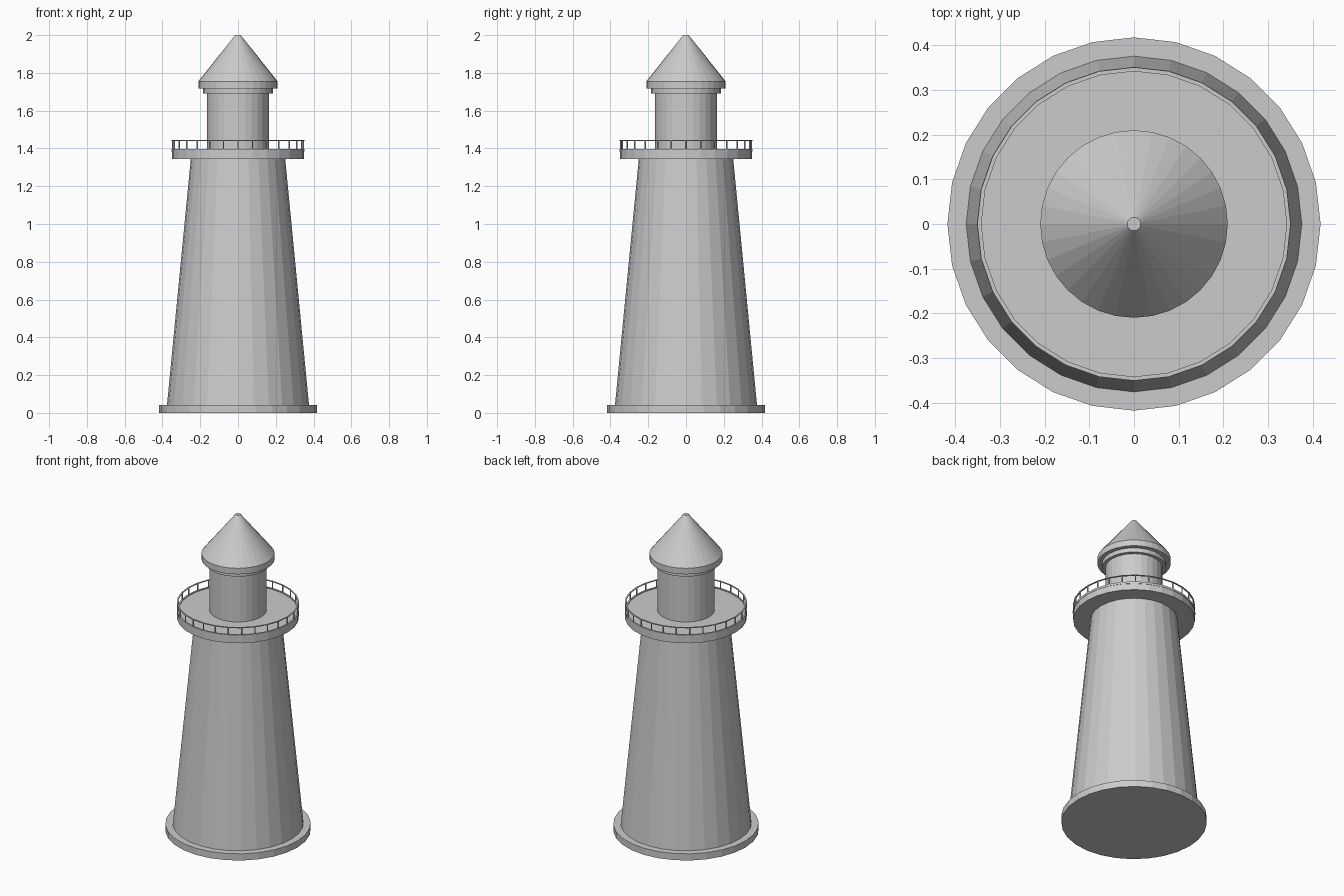
import bpy, bmesh
from math import cos, sin, pi

if "Cube" in bpy.data.objects:
    bpy.data.objects.remove(bpy.data.objects["Cube"])

SIDES = 28


def make(name, bm):
    bmesh.ops.recalc_face_normals(bm, faces=bm.faces)
    mesh = bpy.data.meshes.new(name)
    bm.to_mesh(mesh)
    bm.free()
    ob = bpy.data.objects.new(name, mesh)
    bpy.context.collection.objects.link(ob)
    return ob


def lathe(name, profile, sides=SIDES, closed=False):
    """Turn (radius, z) points round z; open profiles get end caps."""
    bm = bmesh.new()
    rings = []
    for r, z in profile:
        rings.append([bm.verts.new((r * sin(2 * pi * i / sides),
                                    r * cos(2 * pi * i / sides), z))
                      for i in range(sides)])
    pairs = list(zip(rings, rings[1:]))
    if closed:
        pairs.append((rings[-1], rings[0]))
    for a, b in pairs:
        for i in range(sides):
            j = (i + 1) % sides
            bm.faces.new((a[i], a[j], b[j], b[i]))
    if not closed:
        bm.faces.new(rings[0])
        bm.faces.new(rings[-1])
    return make(name, bm)


def band(name, r0, r1, z0, z1):
    return lathe(name, [(r0, z0), (r1, z0), (r1, z1), (r0, z1)], closed=True)


# Base slab and tapered tower
lathe("base", [(0.418, 0), (0.418, 0.042)])
lathe("tower", [(0.376, 0.042), (0.25, 1.345)])

# Gallery deck with rim
lathe("gallery_deck", [(0.35, 1.345), (0.35, 1.393)])
band("gallery_rim", 0.342, 0.352, 1.385, 1.398)

# Railing: top rail and posts
band("top_rail", 0.342, 0.351, 1.440, 1.444)
bm = bmesh.new()
for i in range(SIDES):
    a = 2 * pi * i / SIDES
    geo = bmesh.ops.create_cone(bm, cap_ends=True, segments=6, radius1=0.004,
                                radius2=0.004, depth=0.052)
    bmesh.ops.translate(bm, verts=geo["verts"],
                        vec=(0.346 * sin(a), 0.346 * cos(a), 1.417))
make("railing_posts", bm)

# Lantern room, collar and roof
lathe("lantern_room", [(0.164, 1.393), (0.164, 1.72)])
lathe("lantern_collar", [(0.184, 1.69), (0.184, 1.717)])
lathe("roof_eave", [(0.21, 1.717), (0.21, 1.755)], 32)
lathe("roof_cone", [(0.21, 1.755), (0.015, 2.0)], 32)
